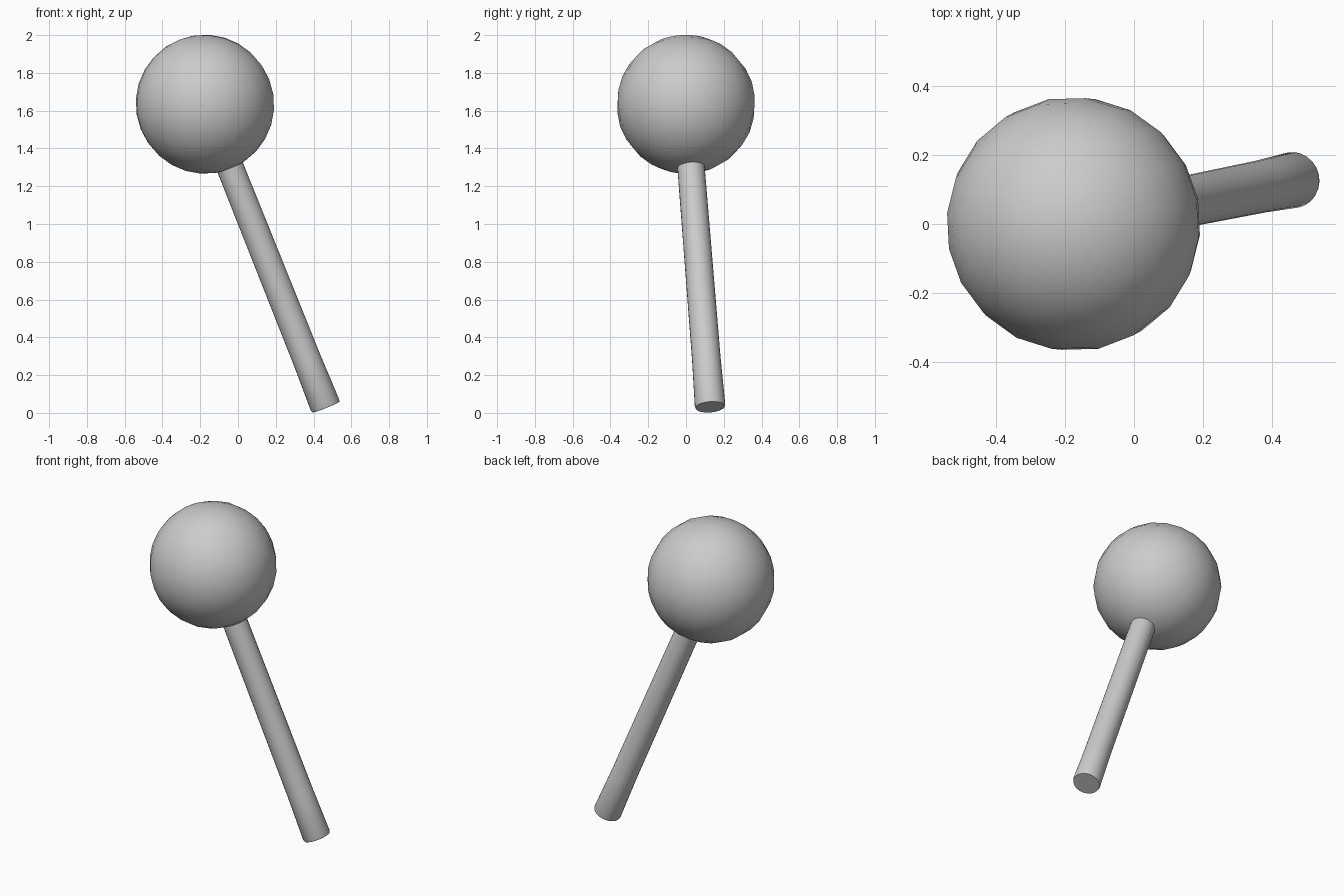
import bpy, bmesh, math
from mathutils import Vector, Matrix

if "Cube" in bpy.data.objects:
    bpy.data.objects.remove(bpy.data.objects["Cube"])

HEAD = Vector((-0.175, 0.0, 1.634))   # centre of the ball
FOOT = Vector((0.465, 0.128, 0.031))  # centre of the stick's lower end
axis = (HEAD - FOOT).normalized()
length = (HEAD - FOOT).length
tilt = axis.to_track_quat('Z', 'Y').to_matrix().to_4x4()


def make_object(name, bm, matrix):
    bmesh.ops.recalc_face_normals(bm, faces=bm.faces)
    mesh = bpy.data.meshes.new(name)
    bm.to_mesh(mesh)
    bm.free()
    obj = bpy.data.objects.new(name, mesh)
    bpy.context.collection.objects.link(obj)
    mesh.transform(matrix)
    bpy.ops.object.select_all(action='DESELECT')
    obj.select_set(True)
    bpy.context.view_layer.objects.active = obj
    bpy.ops.object.shade_smooth_by_angle(angle=math.radians(50))
    return obj


# Round head, its poles lined up with the stick
bm = bmesh.new()
bmesh.ops.create_uvsphere(bm, u_segments=20, v_segments=14, radius=0.368)
make_object("ball_head", bm, Matrix.Translation(HEAD) @ tilt)

# Stick: rings of (height along axis, radius), slightly flared at the foot
profile = [(0.0, 0.077), (0.012, 0.081), (0.27, 0.076), (length - 0.25, 0.072)]
sides = 24
bm = bmesh.new()
rings = []
for h, r in profile:
    rings.append([bm.verts.new((r * math.cos(2 * math.pi * i / sides),
                                r * math.sin(2 * math.pi * i / sides), h))
                  for i in range(sides)])
for a, b in zip(rings, rings[1:]):
    for i in range(sides):
        j = (i + 1) % sides
        bm.faces.new((a[i], a[j], b[j], b[i]))
bm.faces.new(rings[0][::-1])
bm.faces.new(rings[-1])
make_object("stick", bm, Matrix.Translation(FOOT) @ tilt)
